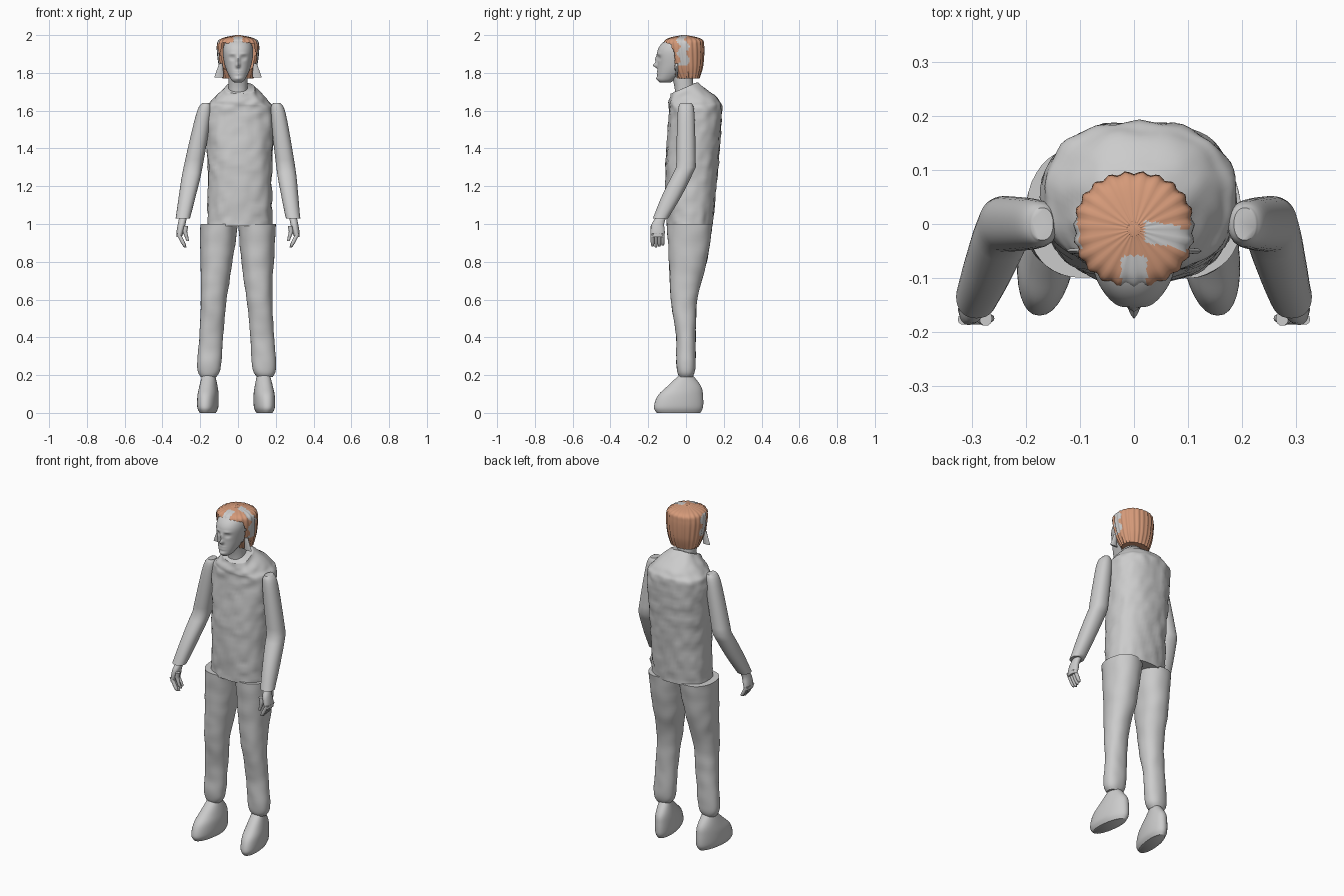
import bpy, bmesh, math
from mathutils import Vector, noise

cube = bpy.data.objects.get("Cube")
if cube:
    bpy.data.objects.remove(cube, do_unlink=True)


def material(name, colour):
    made = bpy.data.materials.new(name)
    made.use_nodes = True
    made.diffuse_color = (*colour, 1)
    made.node_tree.nodes["Principled BSDF"].inputs["Base Color"].default_value = (*colour, 1)
    return made


GREY = material("plain grey", (0.6, 0.6, 0.6))
GINGER = material("ginger hair", (0.66, 0.32, 0.19))


def blend(before, start, end, after, t):
    """Catmull-Rom curve from start to end."""
    bend = 2 * before - 5 * start + 4 * end - after
    twist = 3 * start - before - 3 * end + after
    return start + (t * (end - before) + t * t * bend + t ** 3 * twist) / 2


def rounded(value, power):
    return math.copysign(abs(value) ** (2 / power), value)


def loft(name, rings, sides=32, steps=6, power=2.2, warp=None, paint=None, drop=None):
    """Skin a smooth tube through oval rings: height, half width, half depth, y centre."""
    rings = [(*ring, 0)[:4] for ring in rings]
    padded = [rings[0], *rings, rings[-1]]
    path = [[blend(*values, step / steps) for values in zip(*padded[i:i + 4])]
            for i in range(len(rings) - 1) for step in range(steps)]
    path.append(rings[-1])
    bm = bmesh.new()
    loops = []
    for height, width, depth, centre in path:
        loop = []
        for k in range(sides):
            angle = math.tau * k / sides
            out = Vector((rounded(math.cos(angle), power), rounded(math.sin(angle), power), 0))
            point = Vector((width * out.x, centre + depth * out.y, height))
            loop.append(bm.verts.new(warp(point, out) if warp else point))
        loops.append(loop)
    for low, high in zip(loops, loops[1:]):
        for k in range(sides):
            bm.faces.new((low[k - 1], low[k], high[k], high[k - 1]))
    bm.faces.new(loops[0])
    bm.faces.new(loops[-1])
    bmesh.ops.recalc_face_normals(bm, faces=bm.faces[:])
    if drop:
        gone = [face for face in bm.faces if drop(face.calc_center_median())]
        bmesh.ops.delete(bm, geom=gone, context="FACES")
    if paint:
        for face in bm.faces:
            face.material_index = paint(face.calc_center_median())
    mesh = bpy.data.meshes.new(name)
    bm.to_mesh(mesh)
    bm.free()
    mesh.materials.append(GREY)
    mesh.materials.append(GINGER)
    part = bpy.data.objects.new(name, mesh)
    bpy.context.collection.objects.link(part)
    bpy.ops.object.select_all(action="DESELECT")
    part.select_set(True)
    bpy.context.view_layer.objects.active = part
    bpy.ops.object.shade_smooth_by_angle(angle=math.radians(60))


# Padded vest with a creased surface and a collar that dips at the front
def vest_shape(point, out):
    collar = max(0, point.z - 1.62) * 0.3 * out.y
    crease = out * 0.008 * noise.noise(point * 22)
    return point + crease + Vector((0.01, 0, collar))


loft("vest", [(0.99, 0.17, 0.12, 0.02), (1.3, 0.17, 0.14, 0.03), (1.58, 0.18, 0.14, 0.05),
              (1.65, 0.15, 0.13, 0.04), (1.72, 0.08, 0.07, -0.01)],
     sides=64, steps=12, power=2.4, warp=vest_shape)

loft("neck", [(1.6, 0.05, 0.05, -0.01), (1.72, 0.05, 0.05, -0.01), (1.82, 0.05, 0.06, -0.03)])

# Face features, mirrored: x, height, half width, half height, push forward
FEATURES = {
    "nose_tip": (0, 1.84, 0.01, 0.012, 0.025),
    "nose_bridge": (0, 1.87, 0.01, 0.02, 0.012),
    "lips": (0, 1.8, 0.02, 0.01, 0.007),
    "mouth_line": (0, 1.8, 0.02, 0.003, -0.007),
    "chin": (0, 1.77, 0.02, 0.01, 0.008),
    "eye_socket": (0.03, 1.88, 0.014, 0.01, -0.012),
    "eyeball": (0.03, 1.88, 0.01, 0.005, 0.006),
    "brow": (0.03, 1.9, 0.02, 0.006, 0.005),
}


def face_shape(point, out):
    if out.y < 0:
        for x, z, wide, tall, push in FEATURES.values():
            across, up = (abs(point.x) - x) / wide, (point.z - z) / tall
            point.y -= push * math.exp(-across * across - up * up)
    return point


loft("head", [(1.75, 0.02, 0.03, -0.11), (1.77, 0.04, 0.05, -0.1), (1.84, 0.07, 0.1, -0.05),
              (1.92, 0.08, 0.11, -0.04), (1.97, 0.06, 0.07, -0.04), (1.985, 0.01, 0.01, -0.04)],
     sides=96, steps=12, warp=face_shape)


# Hair cap, open at the face, with bare patches on the sides, crown and brow
def hair_strands(point, out):
    return point + out * 0.003 * math.sin(23 * math.atan2(out.y, out.x))


def hair_opening(point):
    hairline = 1.957 + 0.004 * math.sin(150 * point.x)
    temple = -0.06 - 0.4 * max(0, point.z - 1.9)
    return point.y < temple and point.z < hairline


def hair_paint(point):
    x, y, z = point
    wave = 0.01 * math.sin(90 * z)
    side = abs(x) > 0.06 and 1.84 < z < 1.97 and abs(y + 0.015 + wave) < 0.024
    crown = z > 1.95 and x > 0.02 and abs(y + 0.02 + wave) < 0.02
    brow = z > 1.94 and abs(x) < 0.024 and y < -0.06
    return 0 if side or crown or brow else 1


loft("hair", [(1.77, 0.08, 0.06, 0.01), (1.84, 0.1, 0.09), (1.94, 0.11, 0.105, -0.01),
              (1.98, 0.09, 0.09, -0.01), (2, 0.01, 0.01, -0.01)],
     sides=96, steps=12, warp=hair_strands, paint=hair_paint, drop=hair_opening)


def build_side(label, side):
    left = side > 0

    def lock_place(point, out):
        return point + Vector((side * (0.09 + 0.15 * (1.85 - point.z)), 0, 0))

    # The arm leans outward, bends forward at the elbow, and the left shoulder is wider
    def arm_place(point, out):
        lean = 0.29 + 0.2 * (1.04 - point.z)
        wider = 0.06 * max(0, point.z - 1.05) if left else 0
        bend = 0.5 * max(0, 1.3 - max(point.z, 1))
        return Vector((side * (point.x + lean + wider), point.y - bend, point.z))

    # Fingers and thumb curl in toward the thigh
    def finger_place(shift, row, curl):
        def place(point, out):
            drop = max(0, 0.96 - point.z)
            return arm_place(point + Vector((shift - curl * drop, row, 0)), out)
        return place

    # The leg spreads toward the ankle, with soft cloth folds
    def leg_place(point, out):
        spread = 0.1 + 0.07 * (1 - point.z)
        inward = min(0.014, 0.05 * (1 - point.z)) if left else 0
        point += out * 0.004 * noise.noise(point * 14 + Vector((side, 0, 0)))
        return Vector((side * (point.x + spread - inward), point.y, point.z))

    # The boot narrows at the heel and turns its toes out
    def boot_place(point, out):
        narrow = 1 - max(0, point.y)
        centre = (0.135 if left else 0.155) - 0.12 * point.y
        return Vector((side * (point.x * narrow + centre), point.y, point.z))

    loft(label + "_side_lock", [(1.775, 0.025, 0.006, -0.05), (1.85, 0.01, 0.008, -0.05)],
         sides=8, warp=lock_place)
    loft(label + "_sleeve", [(1.64, 0.02, 0.03), (1.58, 0.04, 0.045), (1.3, 0.05, 0.052),
                             (1.15, 0.045, 0.052), (1.03, 0.038, 0.04)], warp=arm_place)
    loft(label + "_palm", [(1.05, 0.02, 0.025), (0.97, 0.02, 0.037), (0.93, 0.014, 0.036)],
         sides=20, warp=arm_place)
    for finger in range(4):
        tip = 0.875 + 0.006 * abs(finger - 1)
        loft(f"{label}_finger_{finger + 1}", [(0.95, 0.011, 0.01), (0.9, 0.011, 0.01), (tip, 0.006, 0.006)],
             sides=10, warp=finger_place(0.015, 0.018 * (finger - 1.5), 0.7))
    loft(label + "_thumb", [(0.99, 0.012, 0.014), (0.95, 0.011, 0.011), (0.91, 0.007, 0.007)],
         sides=10, warp=finger_place(-0.025, -0.025, 0.5))
    loft(label + "_trouser_leg", [(1, 0.1, 0.12, 0.02), (0.8, 0.085, 0.1, 0.01), (0.6, 0.068, 0.07, -0.01),
                                  (0.4, 0.063, 0.052), (0.24, 0.063, 0.05), (0.19, 0.04, 0.035)],
         sides=40, steps=10, warp=leg_place)
    loft(label + "_boot", [(0, 0.04, 0.115, -0.04), (0.03, 0.053, 0.13, -0.04), (0.09, 0.054, 0.12, -0.03),
                           (0.14, 0.047, 0.09, -0.01), (0.2, 0.034, 0.036)], warp=boot_place)


build_side("right", -1)
build_side("left", 1)
